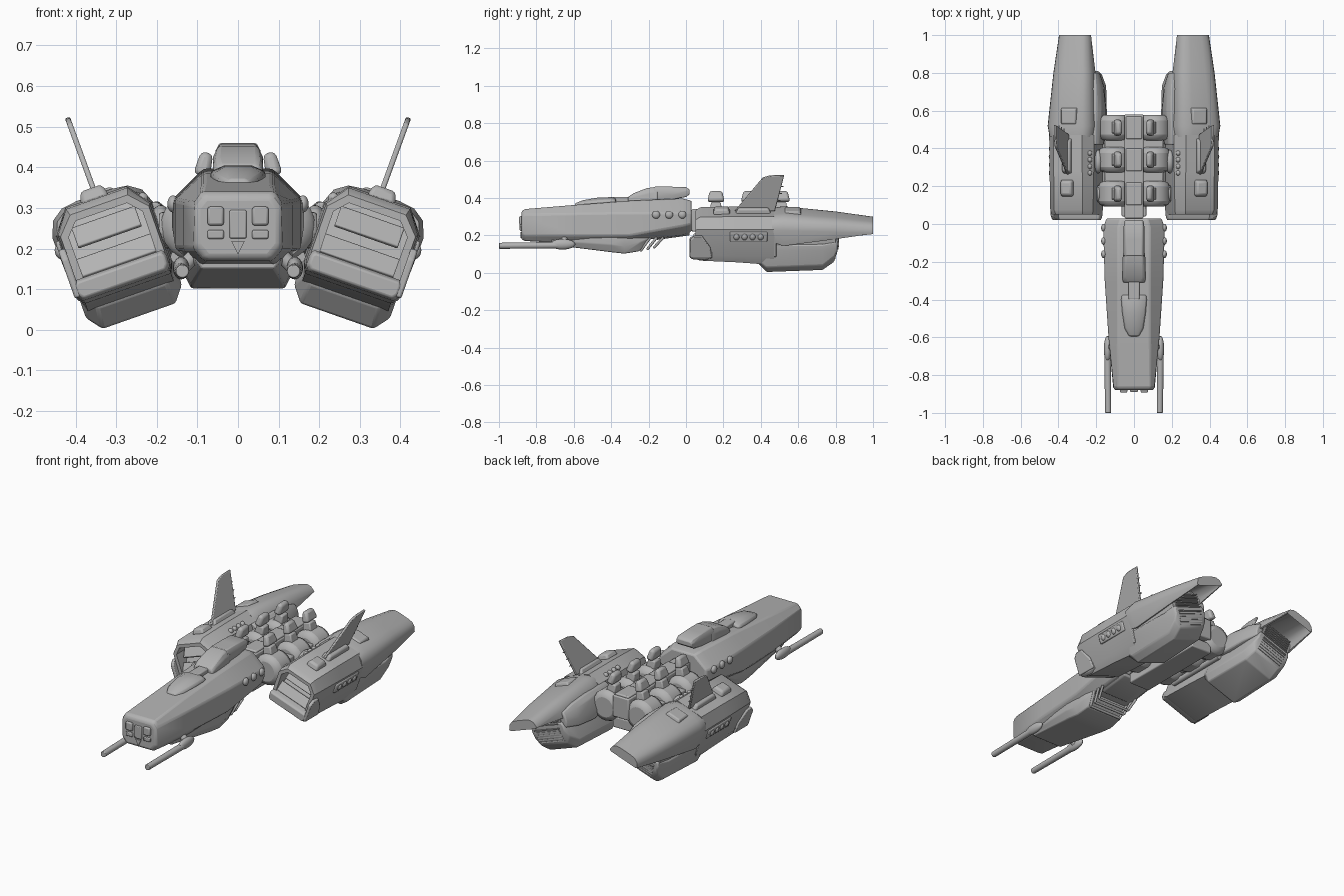
import bpy, bmesh, math
from mathutils import Matrix, Vector

cube = bpy.data.objects.get("Cube")
if cube:
    bpy.data.objects.remove(cube)

grey = bpy.data.materials.new("hull_grey")
grey.use_nodes = True
grey.diffuse_color = (0.45, 0.45, 0.45, 1)
grey.node_tree.nodes["Principled BSDF"].inputs["Base Color"].default_value = (0.45, 0.45, 0.45, 1)

# Nacelle space: tilted outward around the long axis
TILT = Matrix.Translation((0.305, 0, 0.185)) @ Matrix.Rotation(math.radians(19.3), 4, 'Y')


def finish(name, bm, bevel=0.0, mirror=False, tilt=False):
    if tilt:
        bm.transform(TILT)
    bmesh.ops.recalc_face_normals(bm, faces=bm.faces)
    mesh = bpy.data.meshes.new(name)
    bm.to_mesh(mesh)
    bm.free()
    mesh.materials.append(grey)
    ob = bpy.data.objects.new(name, mesh)
    bpy.context.collection.objects.link(ob)
    if bevel:
        mod = ob.modifiers.new("bevel", 'BEVEL')
        mod.width, mod.segments, mod.limit_method = bevel, 2, 'ANGLE'
    if mirror:
        mod = ob.modifiers.new("mirror", 'MIRROR')
        mod.use_mirror_merge = False
    bpy.ops.object.select_all(action='DESELECT')
    bpy.context.view_layer.objects.active = ob
    ob.select_set(True)
    bpy.ops.object.shade_smooth_by_angle(angle=math.radians(35))
    return ob


def loft_mesh(stations):
    """Stations are (y, [(x, z), ...]) with equal point counts."""
    bm = bmesh.new()
    rings = [[bm.verts.new((x, y, z)) for x, z in pts] for y, pts in stations]
    n = len(rings[0])
    for a, b in zip(rings, rings[1:]):
        for i in range(n):
            bm.faces.new((a[i], a[(i + 1) % n], b[(i + 1) % n], b[i]))
    front = bm.faces.new(rings[0])
    bm.faces.new(rings[-1][::-1])
    return bm, front


def octagon(top, mid, low, z_top, z_sh, z_low, z_bot, cx=0):
    right = [(top, z_top), (mid, z_sh), (mid, z_low), (low, z_bot)]
    return [(cx + x, z) for x, z in right] + [(cx - x, z) for x, z in reversed(right)]


def loft(name, rows, cx=0, **kw):
    bm, _ = loft_mesh([(r[0], octagon(*r[1:], cx=cx)) for r in rows])
    return finish(name, bm, **kw)


def box(name, loc, size, rot=(0, 0, 0), taper=1.0, bevel=0.006, **kw):
    bm = bmesh.new()
    bmesh.ops.create_cube(bm, size=1)
    for v in bm.verts:
        k = taper if v.co.z > 0 else 1
        v.co = Vector((v.co.x * size[0] * k, v.co.y * size[1] * k, v.co.z * size[2]))
    for angle, axis in zip(rot, 'XYZ'):
        bm.transform(Matrix.Rotation(math.radians(angle), 4, axis))
    bm.transform(Matrix.Translation(loc))
    return finish(name, bm, bevel=bevel, **kw)


def ball(name, loc, scale, **kw):
    bm = bmesh.new()
    bmesh.ops.create_uvsphere(bm, u_segments=20, v_segments=12, radius=1)
    bm.transform(Matrix.LocRotScale(Vector(loc), None, Vector(scale)))
    return finish(name, bm, **kw)


def rod(name, a, b, r1, r2=None, bevel=0.0, **kw):
    a, b = Vector(a), Vector(b)
    bm = bmesh.new()
    bmesh.ops.create_cone(bm, cap_ends=True, segments=24, radius1=r1,
                          radius2=r1 if r2 is None else r2, depth=(b - a).length)
    turn = Vector((0, 0, 1)).rotation_difference(b - a).to_matrix().to_4x4()
    bm.transform(Matrix.Translation((a + b) / 2) @ turn)
    return finish(name, bm, bevel=bevel, **kw)


def plate(name, outline, thick, matrix, **kw):
    """Flat outline in (y, z), extruded along x."""
    bm = bmesh.new()
    face = bm.faces.new([bm.verts.new((-thick / 2, y, z)) for y, z in outline])
    out = bmesh.ops.extrude_face_region(bm, geom=[face])
    for v in out["geom"]:
        if isinstance(v, bmesh.types.BMVert):
            v.co.x += thick
    bm.transform(matrix)
    return finish(name, bm, **kw)


# Forward fuselage and belly
loft("fuselage", [
    (-0.88, .08, .10, .075, .325, .30, .21, .18),
    (-0.865, .09, .11, .085, .34, .31, .20, .17),
    (-0.60, .085, .135, .10, .362, .315, .20, .155),
    (-0.30, .085, .155, .11, .385, .32, .20, .165),
    (-0.02, .085, .163, .11, .397, .32, .25, .20),
    (0.03, .07, .145, .10, .385, .32, .26, .22)], bevel=.008)
loft("belly", [
    (-0.72, .10, .105, .09, .20, .19, .17, .15),
    (-0.40, .11, .135, .115, .21, .19, .15, .11),
    (-0.33, .11, .135, .115, .21, .19, .14, .102),
    (-0.25, .11, .13, .11, .21, .19, .16, .115),
    (-0.20, .10, .12, .10, .22, .20, .18, .17)], bevel=.005)
loft("rear_collar", [
    (-0.16, .08, .12, .08, .30, .28, .20, .175),
    (0.02, .08, .11, .08, .30, .28, .22, .20)], bevel=.006)

# Nose lamps and sensor
box("upper_lamp", (.055, -.882, .28), (.04, .02, .046), mirror=True)
box("lower_lamp", (.055, -.88, .235), (.04, .018, .022), bevel=.004, mirror=True)
box("centre_lamp", (0, -.881, .26), (.042, .016, .07), bevel=.004)
plate("nose_triangle", [(-.017, .219), (.017, .219), (0, .185)], .012,
      Matrix.Translation((0, -.88, 0)) @ Matrix.Rotation(math.pi / 2, 4, 'Z'))

# Canopy and dorsal housing
loft("canopy", [
    (-0.595, .014, .028, .034, .37, .366, .355, .34),
    (-0.55, .026, .05, .058, .388, .376, .36, .34),
    (-0.47, .032, .062, .07, .402, .384, .365, .34),
    (-0.40, .035, .068, .075, .404, .39, .37, .34),
    (-0.375, .032, .064, .072, .397, .385, .37, .34)], bevel=.008)
box("dorsal_neck", (0, -.34, .385), (.06, .12, .04))
loft("dorsal_housing", [
    (-0.31, .045, .058, .062, .405, .395, .38, .36),
    (-0.28, .05, .062, .066, .425, .41, .38, .36),
    (-0.21, .048, .062, .068, .452, .425, .38, .36),
    (-0.15, .045, .058, .062, .46, .43, .38, .36)], bevel=.007)
loft("dorsal_tail", [
    (-0.17, .045, .056, .05, .46, .44, .40, .38),
    (-0.08, .045, .056, .05, .46, .44, .415, .39),
    (0.0, .045, .054, .05, .457, .44, .42, .405),
    (0.02, .04, .048, .045, .445, .44, .43, .42)], bevel=.004)

# Side studs, belly pipes and guns
for y in (-.16, -.09, -.02):
    ball("side_stud", (.16, y, .31), (.014, .021, .021), mirror=True)
for i in range(3):
    y = -.24 + i * .035
    rod("belly_pipe", (.10, y, .12 + i * .008), (.115, y + .05, .19), .007, mirror=True)
    rod("belly_pipe_cross", (-.10, y, .12 + i * .008), (.10, y, .12 + i * .008), .007)
rod("gun_barrel", (.137, -1.0, .144), (.14, -.66, .147), .016, .018, bevel=.003, mirror=True)
ball("gun_housing", (.14, -.66, .152), (.02, .068, .028), mirror=True)
rod("gun_mount", (.11, -.65, .18), (.14, -.65, .15), .018, mirror=True)

# Central spine with three reactor segments
box("spine", (0, .305, .28), (.10, .55, .12))
box("lower_spine", (0, .30, .18), (.13, .52, .06))
for y in (.16, .34, .51):
    rod("reactor_drum", (.105, y - .067, .255), (.105, y + .067, .255), .085, bevel=.03, mirror=True)
    rod("drum_arm", (.10, y, .245), (.195, y, .245), .045, bevel=.008, mirror=True)
    box("knob_base", (.088, y, .35), (.055, .065, .05), taper=.8, rot=(0, -10, 0), mirror=True)
    box("knob_head", (.083, y, .408), (.042, .092, .058), taper=.72, rot=(0, -14, 0),
        bevel=.012, mirror=True)
    box("spine_rib", (0, y, .31), (.085, .12, .08))
for y in (.25, .425):
    box("segment_link", (.10, y, .25), (.11, .06, .08), mirror=True)
    rod("coolant_pipe", (.15, y - .1, .18), (.15, y + .1, .18), .016, mirror=True)
ball("joint_ball", (.19, .33, .262), (.028, .062, .045), mirror=True)
N = dict(mirror=True, tilt=True)

# Nacelle body with a recessed intake
body, mouth = loft_mesh([(r[0], octagon(*r[1:], cx=-.005)) for r in [
    (.05, .075, .115, .112, .128, .085, -.05, -.08),
    (.075, .08, .12, .112, .145, .09, -.055, -.09),
    (.28, .08, .124, .112, .149, .09, -.06, -.10),
    (.47, .08, .126, .112, .149, .09, -.06, -.115)]])
bmesh.ops.recalc_face_normals(body, faces=body.faces)
bmesh.ops.inset_region(body, faces=[mouth], thickness=.02)
recess = bmesh.ops.extrude_face_region(body, geom=[mouth])
body.faces.remove(mouth)
for v in recess["geom"]:
    if isinstance(v, bmesh.types.BMVert):
        v.co.y += .02 + .6 * max(v.co.z + .05, 0)
finish("nacelle_body", body, **N)
box("intake_vane", (-.005, .10, .07), (.165, .012, .06), rot=(-35, 0, 0), bevel=.003, **N)
box("intake_panel", (-.005, .075, -.005), (.195, .012, .055), rot=(-35, 0, 0), bevel=.003, **N)
loft("intake_lip", [
    (.02, .108, .114, .105, -.035, -.042, -.064, -.075),
    (.035, .115, .121, .11, -.028, -.04, -.07, -.082),
    (.10, .115, .123, .11, -.028, -.04, -.075, -.088),
    (.14, .11, .118, .10, -.03, -.04, -.07, -.08)], bevel=.004, **N)
plate("intake_cheek", [(.022, -.07), (.022, .03), (.045, .055), (.085, .055), (.13, -.01), (.14, -.07)],
      .018, Matrix.Translation((.118, 0, 0)), bevel=.005, **N)

# Lower engine block, upper exhaust and open tail fairing
loft("lower_engine", [
    (.38, .10, .11, .09, .0, -.03, -.09, -.11),
    (.43, .12, .125, .095, .0, -.03, -.125, -.163),
    (.73, .115, .12, .09, .0, -.03, -.115, -.153),
    (.79, .105, .112, .085, .01, -.02, -.07, -.11),
    (.81, .095, .105, .08, .01, -.01, -.03, -.05)], cx=-.008, bevel=.006, **N)
loft("upper_exhaust", [
    (.45, .075, .11, .115, .12, .08, .0, -.02),
    (.80, .07, .095, .10, .095, .065, .0, -.01)], **N)
for i in range(6):
    box("exhaust_slat", (-.005, .804, .005 + i * .014), (.16, .025, .006), bevel=0, **N)
    box("lower_slat", (-.005, .804 - i * .004, -.02 - i * .014), (.16, .03, .006), bevel=0, **N)


def channel(hw, side, top, t, cx):
    arch = [(hw * .98, side), (hw, top - hw * .5), (hw * .88, top - hw * .2),
            (hw * .65, top - hw * .04), (hw * .35, top)]
    outer = arch + [(-x, z) for x, z in reversed(arch)]
    k = 1 - t / hw
    return [(cx + x, z) for x, z in outer] + \
           [(cx + x * k, z - (t if z > side else 0)) for x, z in reversed(outer)]


fairing, _ = loft_mesh([
    (.46, channel(.122, .02, .147, .012, -.002)),
    (.52, channel(.132, .0, .155, .012, -.002)),
    (.80, channel(.112, .03, .127, .010, -.008)),
    (1.0, channel(.090, .052, .10, .007, -.012))])
finish("tail_fairing", fairing, **N)
loft("inner_bulge", [
    (.42, .025, .04, .03, .09, .07, .01, -.03),
    (.60, .03, .048, .035, .09, .06, -.01, -.05),
    (.72, .025, .038, .03, .08, .05, .0, -.04),
    (.80, .01, .018, .01, .06, .04, .01, -.02)], cx=-.115, bevel=.006, **N)

# Upper hatches, side slot and studs
box("front_hatch", (0, .19, .157), (.075, .095, .033), taper=.75, bevel=.01, **N)
box("rear_hatch", (-.01, .57, .15), (.095, .095, .022), taper=.8, **N)
box("slot_frame", (.12, .335, .05), (.014, .20, .055), bevel=.006, **N)
for i in range(4):
    ball("slot_stud", (.124, .27 + i * .043, .05), (.012, .016, .018), **N)
    ball("inner_stud", (-.112, .27 + i * .035, .108), (.014, .014, .014), **N)
box("rear_band", (-.005, .475, .01), (.252, .018, .15), bevel=.004, **N)

# Swept fin with trailing spikes
lean = Matrix.Translation((.35, 0, .33)) @ Matrix.Rotation(math.radians(20), 4, 'Y')
plate("fin", [(.26, 0), (.41, .19), (.45, .202), (.525, .205), (.50, .10), (.475, 0)],
      .013, lean, bevel=.004, mirror=True)
box("fin_base", (.355, .36, .33), (.055, .20, .04), rot=(0, 19, 0), taper=.8, bevel=.008, mirror=True)
for h in (.06, .10, .14):
    y = .48 + h * .2
    rod("fin_spike", lean @ Vector((0, y, h)), lean @ Vector((0, y + .014, h)), .004, .002, mirror=True)
